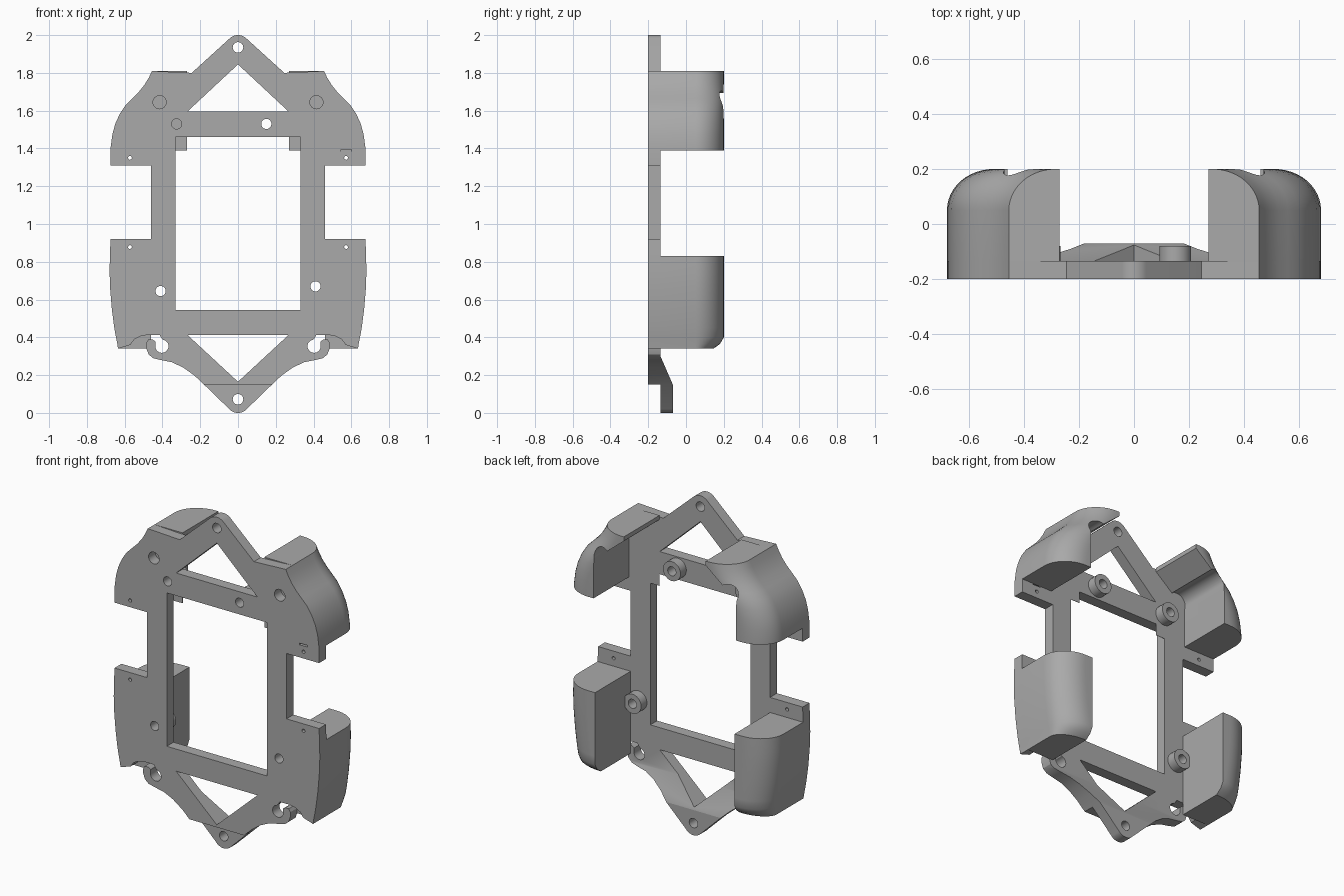
import bpy, bmesh
from math import sin, cos, pi, radians

if "Cube" in bpy.data.objects:
    bpy.data.objects.remove(bpy.data.objects["Cube"])

grey = bpy.data.materials.new("plain grey")
grey.use_nodes = True
grey.diffuse_color = (0.4, 0.4, 0.4, 1)
grey.node_tree.nodes["Principled BSDF"].inputs["Base Color"].default_value = (0.4, 0.4, 0.4, 1)

FRONT, PLATE_BACK, TAB_BACK, BACK = -0.2, -0.135, -0.07, 0.2


def arc(x, z, r, start=0, end=360, n=24):
    return [(x + r * cos(radians(start + (end - start) * i / n)),
             z + r * sin(radians(start + (end - start) * i / n))) for i in range(n + 1)]


def hole(x, z, r):
    return arc(x, z, r)[:-1]


def rect(x0, x1, z0, z1):
    return [(x0, z0), (x1, z0), (x1, z1), (x0, z1)]


def activate(ob):
    bpy.ops.object.select_all(action='DESELECT')
    ob.select_set(True)
    bpy.context.view_layer.objects.active = ob


def extruded(name, loops, y0, y1):
    """Extrude front-facing loops (first the outline, then holes) along y."""
    cu = bpy.data.curves.new(name, 'CURVE')
    cu.dimensions, cu.fill_mode, cu.extrude = '2D', 'BOTH', (y1 - y0) / 2
    for loop in loops:
        sp = cu.splines.new('POLY')
        sp.points.add(len(loop) - 1)
        for p, (x, z) in zip(sp.points, loop):
            p.co = (x, z, 0, 1)
        sp.use_cyclic_u = True
    ob = bpy.data.objects.new(name, cu)
    bpy.context.collection.objects.link(ob)
    ob.rotation_euler.x = pi / 2
    ob.location.y = (y0 + y1) / 2
    activate(ob)
    bpy.ops.object.convert(target='MESH')
    ob = bpy.context.object
    bpy.ops.object.transform_apply(location=True, rotation=True, scale=True)
    bm = bmesh.new()
    bm.from_mesh(ob.data)
    bmesh.ops.remove_doubles(bm, verts=bm.verts, dist=1e-5)
    bmesh.ops.recalc_face_normals(bm, faces=bm.faces)
    bm.to_mesh(ob.data)
    bm.free()
    return ob


def loft(name, rings):
    """Join equal rings of points into a closed solid."""
    bm = bmesh.new()
    vs = [[bm.verts.new(p) for p in ring] for ring in rings]
    n = len(vs[0])
    for a, b in zip(vs, vs[1:]):
        for i in range(n):
            bm.faces.new((a[i], a[(i + 1) % n], b[(i + 1) % n], b[i]))
    bm.faces.new(vs[0])
    bm.faces.new(vs[-1])
    bmesh.ops.recalc_face_normals(bm, faces=bm.faces)
    me = bpy.data.meshes.new(name)
    bm.to_mesh(me)
    bm.free()
    ob = bpy.data.objects.new(name, me)
    bpy.context.collection.objects.link(ob)
    return ob


def cut(ob, cutter):
    m = ob.modifiers.new("cut", 'BOOLEAN')
    m.operation, m.object, m.solver = 'DIFFERENCE', cutter, 'EXACT'
    activate(ob)
    bpy.ops.object.modifier_apply(modifier="cut")
    bpy.data.objects.remove(cutter)


def finish(ob, mirror=False):
    ob.data.materials.clear()
    ob.data.materials.append(grey)
    activate(ob)
    if mirror:
        ob.modifiers.new("mirror", 'MIRROR')
        bpy.ops.object.modifier_apply(modifier="mirror")
    bpy.ops.object.shade_smooth_by_angle(angle=radians(30))


# Outer edges shared by the plate and the grips, from top to bottom
upper_edge = [(.455, 1.81), (.472, 1.775), (.495, 1.737), (.525, 1.70), (.56, 1.665), (.595, 1.63),
              (.625, 1.585), (.65, 1.53), (.665, 1.475), (.675, 1.40)]
lower_edge = [(.678, .83), (.68, .75), (.677, .66), (.668, .55), (.655, .45), (.646, .40), (.639, .365), (.635, .34)]

# Face plate with openings
hook = ([(.57, .36), (.55, .388), (.52, .405), (.48, .413), (.415, .413), (.408, .40)]
        + arc(.403, .353, .035, 100, 375, 20)
        + [(.437, .378), (.452, .388), (.475, .388), (.486, .37), (.486, .345), (.474, .31), (.45, .29),
           (.41, .28), (.35, .268), (.29, .24), (.23, .197), (.18, .15), (.048, .022)])
half = (arc(0, 1.935, .065, 90, 47, 6) + [(.245, 1.80)] + upper_edge
        + [(.675, 1.31), (.46, 1.31), (.46, .92), (.675, .92)] + lower_edge + hook
        + arc(0, .065, .065, -47, -90, 6))
outline = half + [(-x, z) for x, z in half[-2:0:-1]]
bosses = [(-.325, 1.53), (.15, 1.53), (-.41, .645), (.41, .67)]
openings = [rect(-.33, .33, .545, 1.46),
            [(0, 1.845), (-.268, 1.595), (.268, 1.595)],
            [(0, .165), (.268, .413), (-.268, .413)],
            hole(0, 1.935, .028), hole(0, .072, .028), rect(.545, .60, 1.385, 1.395)]
openings += [hole(x, z, .027) for x, z in bosses]
for s in (-1, 1):
    openings += [hole(s * .415, 1.645, .035), hole(s * .572, 1.35, .01), hole(s * .572, .878, .01)]
plate = extruded("face_plate", [outline] + openings, FRONT, TAB_BACK)

# Trim the plate to its thickness, leaving the offset bottom tab and its ramp
back_profile = [(PLATE_BACK, 2.1), (PLATE_BACK, .30), (TAB_BACK, .15), (0, .0), (0, 2.1)]
front_profile = [(-.3, -.1), (PLATE_BACK, -.1), (PLATE_BACK, .15), (-.3, .15)]
for profile in (back_profile, front_profile):
    cut(plate, loft("trim", [[(x, y, z) for y, z in profile] for x in (-1, 1)]))
finish(plate)

# Standoffs behind the screw holes
for i, (x, z) in enumerate(bosses):
    finish(extruded(f"standoff_{i + 1}", [hole(x, z, .058), hole(x, z, .027)], PLATE_BACK - .002, -.08))


def grip_ring(inner, outer, z, back, n=12):
    """Level section with a rounded outer back corner."""
    bend = [(outer - .17 * (1 - cos(pi / 2 * i / n)), .05 + (back - .05) * sin(pi / 2 * i / n))
            for i in range(n + 1)]
    return [(x, y, z) for x, y in [(inner, PLATE_BACK - .002), (outer, PLATE_BACK - .002)] + bend + [(inner, back)]]


# Upper grips, hollowed beneath the lip and around the screw hole
upper = loft("upper_grips", [grip_ring(.27, x, z, BACK) for x, z in upper_edge + [(.675, 1.39)]])
hollow = ([(.1, 1.3), (.1, 1.785), (.27, 1.785)] + arc(.415, 1.645, .06, 125, 0, 14)
          + [(.47, 1.62), (.47, 1.3)])
cut(upper, extruded("hollow", [hollow], PLATE_BACK, .4))
finish(upper, mirror=True)

# Lower grips, easing off at the bottom end
ease = {.40: .2, .365: .18, .34: .145}
lower = loft("lower_grips", [grip_ring(.46, x, z, ease.get(z, BACK)) for x, z in lower_edge])
finish(lower, mirror=True)
